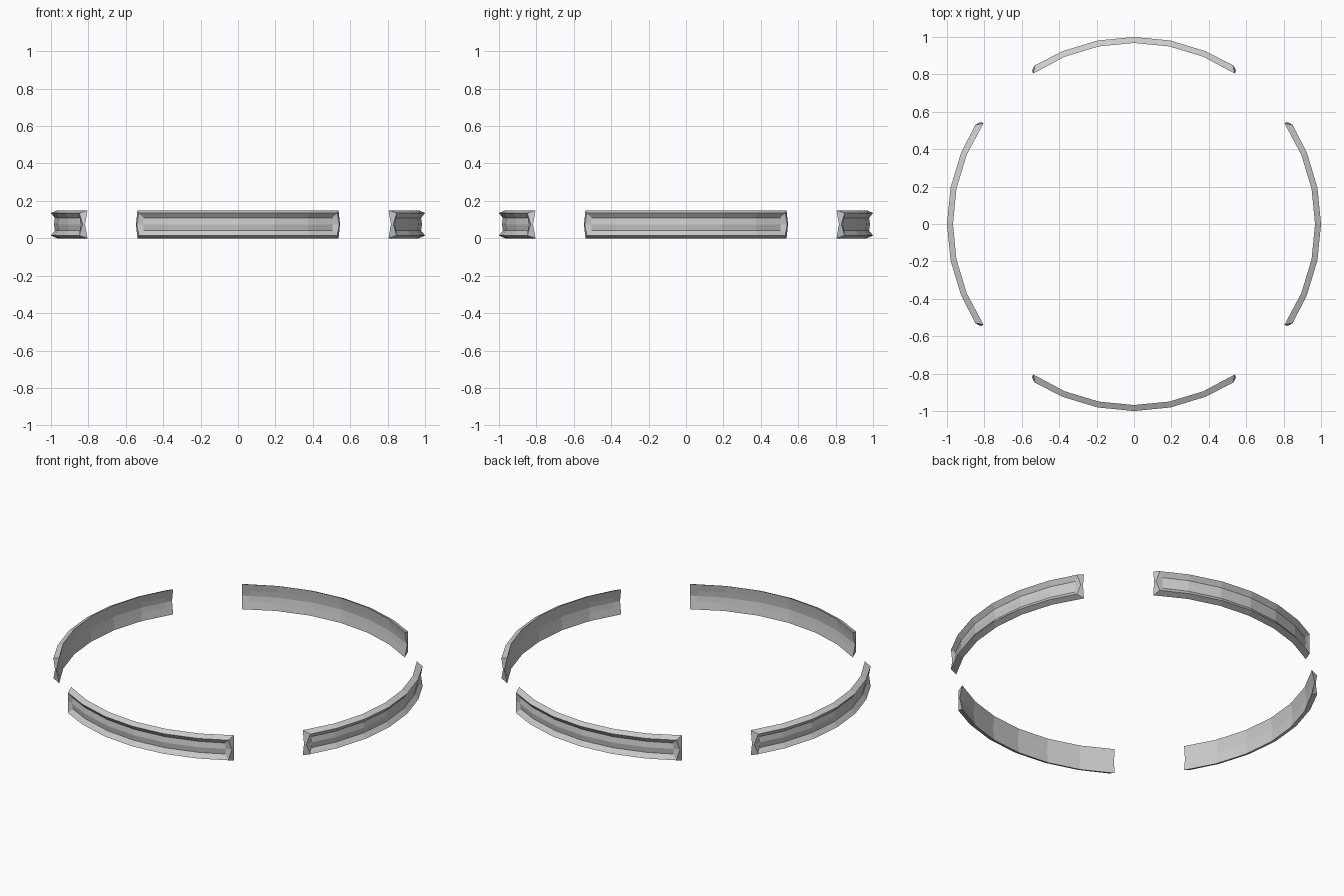
import bpy, bmesh
from math import sin, cos, radians

if "Cube" in bpy.data.objects:
    bpy.data.objects.remove(bpy.data.objects["Cube"])

# closed cross-section: (radius, height, angle where the row ends)
PROFILE = [
    (0.968, 0.150, 33.75),   # 0 inner rim, top
    (1.000, 0.135, 32.00),   # 1 outer lip, top
    (0.979, 0.108, 31.00),   # 2 outer panel, top
    (0.984, 0.075, 31.00),   # 3 outer panel ridge
    (0.979, 0.042, 31.00),   # 4 outer panel, bottom
    (1.000, 0.015, 32.00),   # 5 outer lip, bottom
    (0.968, 0.000, 33.75),   # 6 inner rim, bottom
    (0.974, 0.042, 31.30),   # 7 inner panel, bottom
    (0.978, 0.075, 31.30),   # 8 inner panel middle
    (0.974, 0.108, 31.30),   # 9 inner panel, top
]
OUT_MID = (0.991, 0.075, 33.1)
IN_MID = (0.983, 0.075, 33.7)


def make_segment(name, heading):
    bm = bmesh.new()

    def vert(r, z, a):
        t = radians(heading + a)
        return bm.verts.new((r * cos(t), r * sin(t), z))

    # long strips following the arc
    rows = [[vert(r, z, a) for a in (-e, -22.5, -11.25, 0, 11.25, 22.5, e)]
            for r, z, e in PROFILE]
    n = len(rows)
    for i in range(n):
        a, b = rows[i], rows[(i + 1) % n]
        for j in range(6):
            bm.faces.new((a[j], a[j + 1], b[j + 1], b[j]))

    # waisted ends with mitred frame slopes
    for col, s in ((0, -1), (6, 1)):
        p = [row[col] for row in rows]
        om = vert(OUT_MID[0], OUT_MID[1], s * OUT_MID[2])
        im = vert(IN_MID[0], IN_MID[1], s * IN_MID[2])
        for f in ((p[1], p[2], p[3], om), (p[5], p[4], p[3], om),
                  (p[0], p[1], om, im), (p[6], p[5], om, im),
                  (p[0], p[9], p[8], im), (p[6], p[7], p[8], im)):
            bm.faces.new(f)

    bmesh.ops.recalc_face_normals(bm, faces=bm.faces)
    mesh = bpy.data.meshes.new(name)
    bm.to_mesh(mesh)
    bm.free()
    bpy.context.collection.objects.link(bpy.data.objects.new(name, mesh))


# four curved panels around the ring
for side, heading in (("right", 0), ("back", 90), ("left", 180), ("front", 270)):
    make_segment("ring_segment_" + side, heading)
